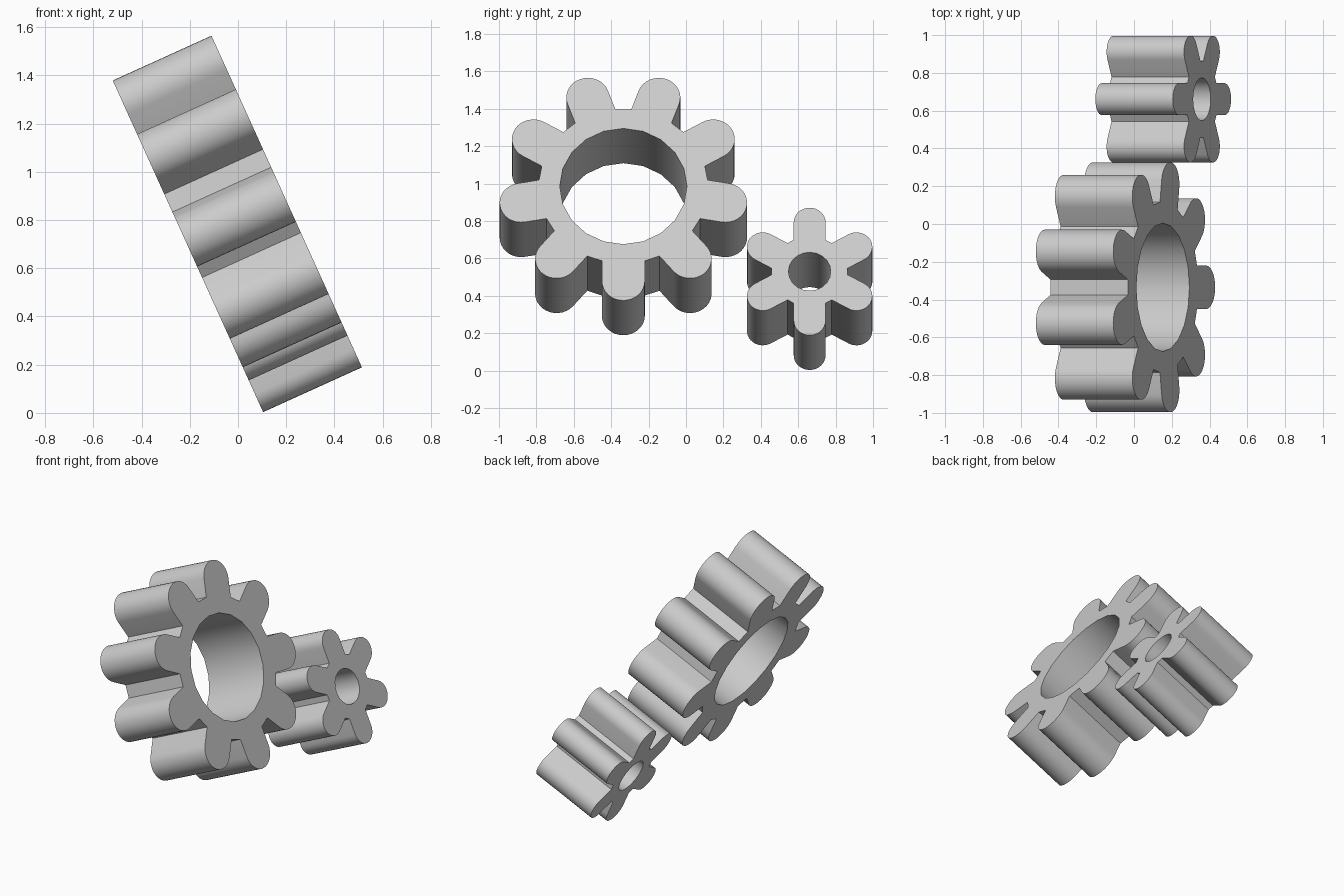
import bpy, bmesh
from math import sin, cos, pi, radians, sqrt
from mathutils import Matrix, Vector

cube = bpy.data.objects.get("Cube")
if cube:
    bpy.data.objects.remove(cube, do_unlink=True)

# Single plain grey finish
GREY = (0.6, 0.6, 0.6, 1)
grey = bpy.data.materials.new("plain grey")
grey.use_nodes = True
grey.diffuse_color = GREY
grey.node_tree.nodes["Principled BSDF"].inputs["Base Color"].default_value = GREY

# Both gears lean back on one shared tilted plane
TILT = radians(24.4)
THICKNESS = 0.45
ACROSS = Vector((0, 1, 0))
UP = Vector((-sin(TILT), 0, cos(TILT)))
AXIS = Vector((cos(TILT), 0, sin(TILT)))


def tooth_outline(tip, half_width, root, arc_steps=16):
    """One straight-sided tooth with a round end, pointing along +x."""
    foot = sqrt(root ** 2 - half_width ** 2)
    centre = tip - half_width
    points = [Vector((foot, -half_width, 0))]
    for i in range(arc_steps + 1):
        a = -pi / 2 + pi * i / arc_steps
        points.append(Vector((centre + half_width * cos(a), half_width * sin(a), 0)))
    points.append(Vector((foot, half_width, 0)))
    return points


def add_loop(bm, points):
    verts = [bm.verts.new(p) for p in points]
    return [bm.edges.new((verts[i - 1], verts[i])) for i in range(len(verts))]


def gear(name, face_centre, teeth, tip, half_width, root, bore, bore_sides=20):
    bm = bmesh.new()
    # Toothed outline and round bore
    outline = []
    for k in range(teeth):
        turn = Matrix.Rotation(-pi / 2 + 2 * pi * k / teeth, 3, 'Z')
        outline += [turn @ p for p in tooth_outline(tip, half_width, root)]
    hole = [Vector((bore * cos(2 * pi * i / bore_sides),
                    bore * sin(2 * pi * i / bore_sides), 0)) for i in range(bore_sides)]
    edges = add_loop(bm, outline) + add_loop(bm, hole)
    # Fill between the loops, then extrude to full thickness
    bmesh.ops.triangle_fill(bm, edges=edges, use_beauty=True, normal=(0, 0, 1))
    result = bmesh.ops.extrude_face_region(bm, geom=bm.faces[:], use_keep_orig=True)
    moved = [g for g in result["geom"] if isinstance(g, bmesh.types.BMVert)]
    bmesh.ops.translate(bm, verts=moved, vec=(0, 0, -THICKNESS))
    bmesh.ops.recalc_face_normals(bm, faces=bm.faces[:])

    mesh = bpy.data.meshes.new(name)
    bm.to_mesh(mesh)
    bm.free()
    mesh.materials.append(grey)
    obj = bpy.data.objects.new(name, mesh)
    bpy.context.collection.objects.link(obj)
    obj.matrix_world = Matrix.Translation(face_centre) @ \
        Matrix((ACROSS, UP, AXIS)).transposed().to_4x4()

    bpy.ops.object.select_all(action='DESELECT')
    obj.select_set(True)
    bpy.context.view_layer.objects.active = obj
    bpy.ops.object.shade_smooth_by_angle(angle=radians(30))
    return obj


# Large gear, and the small gear meshing beside and below it
large_centre = Vector((0.153, -0.335, 0.985))
gear("large_gear", large_centre, teeth=9, tip=0.67, half_width=0.115, root=0.452, bore=0.34)
gear("small_gear", large_centre + 0.996 * ACROSS - 0.5 * UP,
     teeth=6, tip=0.374, half_width=0.085, root=0.204, bore=0.113)
